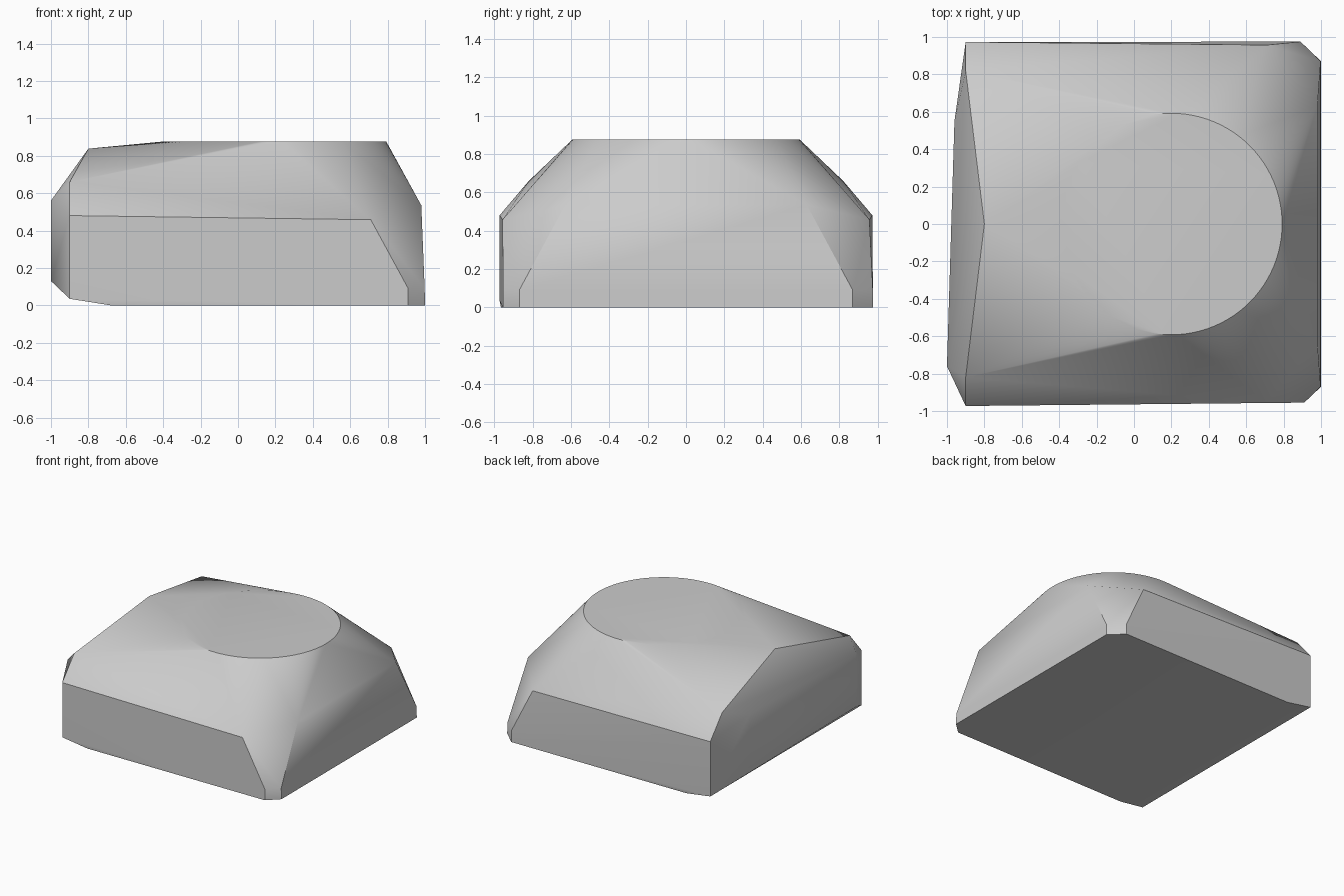
import bpy, bmesh
from math import cos, sin, pi, radians

cube = bpy.data.objects.get("Cube")
if cube:
    bpy.data.objects.remove(cube, do_unlink=True)

# Single grey finish
grey = bpy.data.materials.new("plain_grey")
grey.use_nodes = True
colour = (0.6, 0.6, 0.6, 1)
grey.diffuse_color = colour
grey.node_tree.nodes["Principled BSDF"].inputs["Base Color"].default_value = colour

HEIGHT = 0.877

# Round top pad
points = []
segments = 96
for i in range(segments):
    a = 2 * pi * i / segments
    points.append((0.2 + 0.592 * cos(a), 0.592 * sin(a), HEIGHT))

# Peak of the left slope
points.append((-0.8, 0, 0.838))

# Corners shared by the front and the back
for side in (-1, 1):
    points += [
        (-0.9, side * 0.82, 0.66),     # upper left shoulder
        (-0.9, side * 0.973, 0.48),    # left wall corner
        (-0.9, side * 0.973, 0.035),   # left foot
        (-0.68, side * 0.966, 0),      # start of the rising underside
        (0.98, side * 0.63, 0.535),    # top of the right wall
        (0.998, side * 0.87, 0.09),    # right chamfer
        (1.0, side * 0.87, 0),
        (0.71, side * 0.957, 0.458),   # top of the side wall
    ]

# Corner chamfers that differ between front and back
for x, y in ((0.91, -0.955), (0.89, 0.975)):
    points += [(x, y, 0), (x, y, 0.09)]

# Bulging left wall
for x, y in ((-1.0, -0.76), (-0.96, 0.55)):
    points += [(x, y, 0.56), (x, y, 0.13)]

# Wrap the points in one convex faceted shell
bm = bmesh.new()
for p in points:
    bm.verts.new(p)
hull = bmesh.ops.convex_hull(bm, input=bm.verts[:])
loose = [v for v in bm.verts if not v.link_faces]
bmesh.ops.delete(bm, geom=loose, context='VERTS')
bmesh.ops.dissolve_limit(bm, angle_limit=radians(0.3), verts=bm.verts[:], edges=bm.edges[:])
bmesh.ops.recalc_face_normals(bm, faces=bm.faces[:])
mesh = bpy.data.meshes.new("body")
bm.to_mesh(mesh)
bm.free()

mesh.materials.append(grey)
body = bpy.data.objects.new("body", mesh)
bpy.context.collection.objects.link(body)

# Smooth the gentle slopes, keep the sharp creases
bpy.ops.object.select_all(action='DESELECT')
body.select_set(True)
bpy.context.view_layer.objects.active = body
bpy.ops.object.shade_smooth_by_angle(angle=radians(30))
